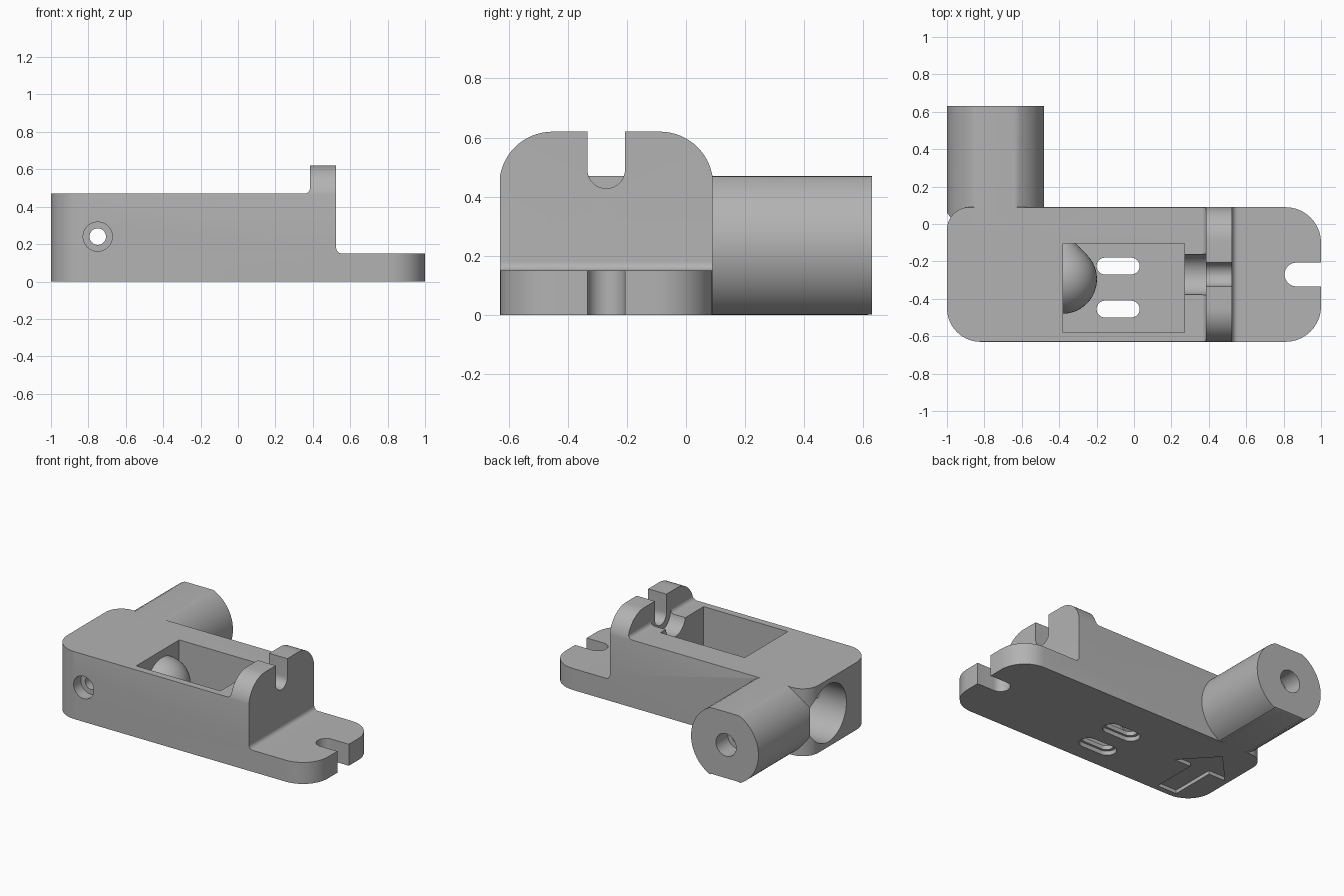
import bpy, bmesh
from math import sin, cos, pi, radians
from mathutils import Vector, Matrix

cube = bpy.data.objects.get("Cube")
if cube:
    bpy.data.objects.remove(cube, do_unlink=True)

grey = bpy.data.materials.new("plain grey")
grey.use_nodes = True
COLOUR = (0.45, 0.45, 0.45, 1)
grey.diffuse_color = COLOUR
grey.node_tree.nodes["Principled BSDF"].inputs["Base Color"].default_value = COLOUR


def rounded(corners, steps=10):
    """Outline from (a, b, radius) corners, each replaced by an arc."""
    out, n = [], len(corners)
    for i, (a, b, r) in enumerate(corners):
        p = Vector((a, b))
        if r == 0:
            out.append(p)
            continue
        u = (Vector(corners[i - 1][:2]) - p).normalized()
        v = (Vector(corners[(i + 1) % n][:2]) - p).normalized()
        for k in range(steps + 1):
            t = k / steps * pi / 2
            out.append(p + u * r * (1 - sin(t)) + v * r * (1 - cos(t)))
    return out


def box_outline(a0, a1, b0, b1, r=0):
    return rounded([(a0, b0, r), (a1, b0, r), (a1, b1, r), (a0, b1, r)])


def circle(a, b, r, steps=48):
    return [(a + r * cos(2 * pi * k / steps), b + r * sin(2 * pi * k / steps)) for k in range(steps)]


def to_object(name, bm):
    bmesh.ops.recalc_face_normals(bm, faces=bm.faces)
    mesh = bpy.data.meshes.new(name)
    bm.to_mesh(mesh)
    bm.free()
    mesh.materials.append(grey)
    ob = bpy.data.objects.new(name, mesh)
    bpy.context.collection.objects.link(ob)
    return ob


def prism(name, outline, axis, lo, hi, chamfer=0):
    """Extrude an outline along an axis, optionally chamfering its lowest edges."""
    place = {"x": lambda a, b, t: (t, a, b),
             "y": lambda a, b, t: (a, t, b),
             "z": lambda a, b, t: (a, b, t)}[axis]
    bm = bmesh.new()
    ends = [[bm.verts.new(place(a, b, t)) for a, b in outline] for t in (lo, hi)]
    for ring in ends:
        bm.faces.new(ring)
    n = len(outline)
    for i in range(n):
        j = (i + 1) % n
        bm.faces.new((ends[0][i], ends[0][j], ends[1][j], ends[1][i]))
    if chamfer:
        low = [e for e in bm.edges if all(v.co.z < 0.001 for v in e.verts)]
        bmesh.ops.bevel(bm, geom=low, offset=chamfer, segments=1, affect="EDGES")
    return to_object(name, bm)


def combine(ob, other, operation):
    mod = ob.modifiers.new("combine", "BOOLEAN")
    mod.operation, mod.object, mod.solver = operation, other, "EXACT"
    bpy.context.view_layer.update()
    deps = bpy.context.evaluated_depsgraph_get()
    mesh = bpy.data.meshes.new_from_object(ob.evaluated_get(deps))
    ob.modifiers.clear()
    ob.data = mesh
    bpy.data.objects.remove(other, do_unlink=True)


def cut(ob, outline, axis, lo, hi):
    combine(ob, prism("cutter", outline, axis, lo, hi), "DIFFERENCE")


MID = -0.27     # centre line of the body
AXLE = -0.745   # x of the pivot bore
HALF = 0.235    # half the body height

# Body: plan outline trimmed by the stepped side profile and the round-topped end profile
body = prism("bracket_body", rounded([(-1, -0.63, 0.18), (1, -0.63, 0.19),
                                      (1, 0.09, 0.19), (-1, 0.09, 0.12)]), "z", 0, 0.7, 0.018)
side = rounded([(-1.1, -0.1, 0), (1.1, -0.1, 0), (1.1, 0.15, 0), (0.525, 0.15, 0.03),
                (0.525, 0.62, 0), (0.385, 0.62, 0), (0.385, 0.47, 0.03), (-1.1, 0.47, 0)])
combine(body, prism("side_profile", side, "y", -1, 1), "INTERSECT")
end = rounded([(-0.632, -0.1, 0), (0.092, -0.1, 0), (0.092, 0.62, 0.18), (-0.632, 0.62, 0.18)], 16)
combine(body, prism("end_profile", end, "x", -1.2, 1.2), "INTERSECT")

# Pivot arm: cylinder with flat top and bottom
arm = [(a, min(max(b, 0), 2 * HALF)) for a, b in circle(-0.74, HALF, 0.26, 96)]
flat_free = [p for i, p in enumerate(arm)
             if not (p[1] in (0, 2 * HALF) and arm[i - 1][1] == p[1]
                     and arm[(i + 1) % len(arm)][1] == p[1])]
combine(body, prism("pivot_arm", flat_free, "y", -0.05, 0.63, 0.015), "UNION")

# Pocket with the rounded knob on its end wall
cut(body, box_outline(-0.38, 0.27, -0.58, -0.105), "z", 0.06, 0.8)
R, KNOB = 0.185, Vector((-0.383, -0.295, HALF))
bm = bmesh.new()
bmesh.ops.create_uvsphere(bm, u_segments=48, v_segments=24, radius=R)
knob = to_object("knob", bm)
knob.data.transform(Matrix.Translation(KNOB))
bm = bmesh.new()
bmesh.ops.create_cone(bm, cap_ends=True, segments=48, radius1=R * 0.707, radius2=0.02,
                      depth=R * 0.707 - 0.02)
cone = to_object("knob_taper", bm)
cone.data.transform(Matrix.Translation(KNOB + Vector((0, R * 1.06 - 0.01, 0)))
                    @ Matrix.Rotation(radians(-90), 4, "X"))
combine(knob, cone, "UNION")
combine(body, knob, "UNION")

# Stepped floor slots
for y in (-0.225, -0.455):
    cut(body, box_outline(-0.2, 0.03, y - 0.045, y + 0.045, 0.0449), "z", -0.1, 0.15)
    cut(body, box_outline(-0.22, 0.05, y - 0.06, y + 0.06, 0.0599), "z", -0.1, 0.03)

# Upright wall notch, its wider channel into the pocket, and the end notch
cut(body, box_outline(MID - 0.0635, MID + 0.0635, 0.428, 0.9, 0.0634), "x", 0.2, 0.6)
cut(body, box_outline(MID - 0.11, MID + 0.11, 0.38, 0.9, 0.1099), "x", 0.2, 0.385)
cut(body, box_outline(0.805, 1.3, MID - 0.0635, MID + 0.0635, 0.0634), "z", -0.1, 0.3)

# Pivot bore with counterbores, and the large end bore
cut(body, circle(-0.75, 0.24, 0.044), "y", -0.8, 0.8)
for lo, hi in ((-0.8, -0.55), (0.5, 0.8)):
    cut(body, circle(-0.75, 0.24, 0.078), "y", lo, hi)
cut(body, circle(-0.14, HALF, 0.2, 64), "x", -1.2, -0.68)

# Arrow recess underneath
arrow = [(-0.84, -0.59), (-0.69, -0.59), (-0.69, -0.27), (-0.56, -0.27),
         (AXLE - 0.02, -0.05), (-0.97, -0.27), (-0.84, -0.27)]
cut(body, arrow, "z", -0.1, 0.025)

bpy.ops.object.select_all(action="DESELECT")
body.select_set(True)
bpy.context.view_layer.objects.active = body
bpy.ops.object.shade_smooth_by_angle(angle=radians(30))
